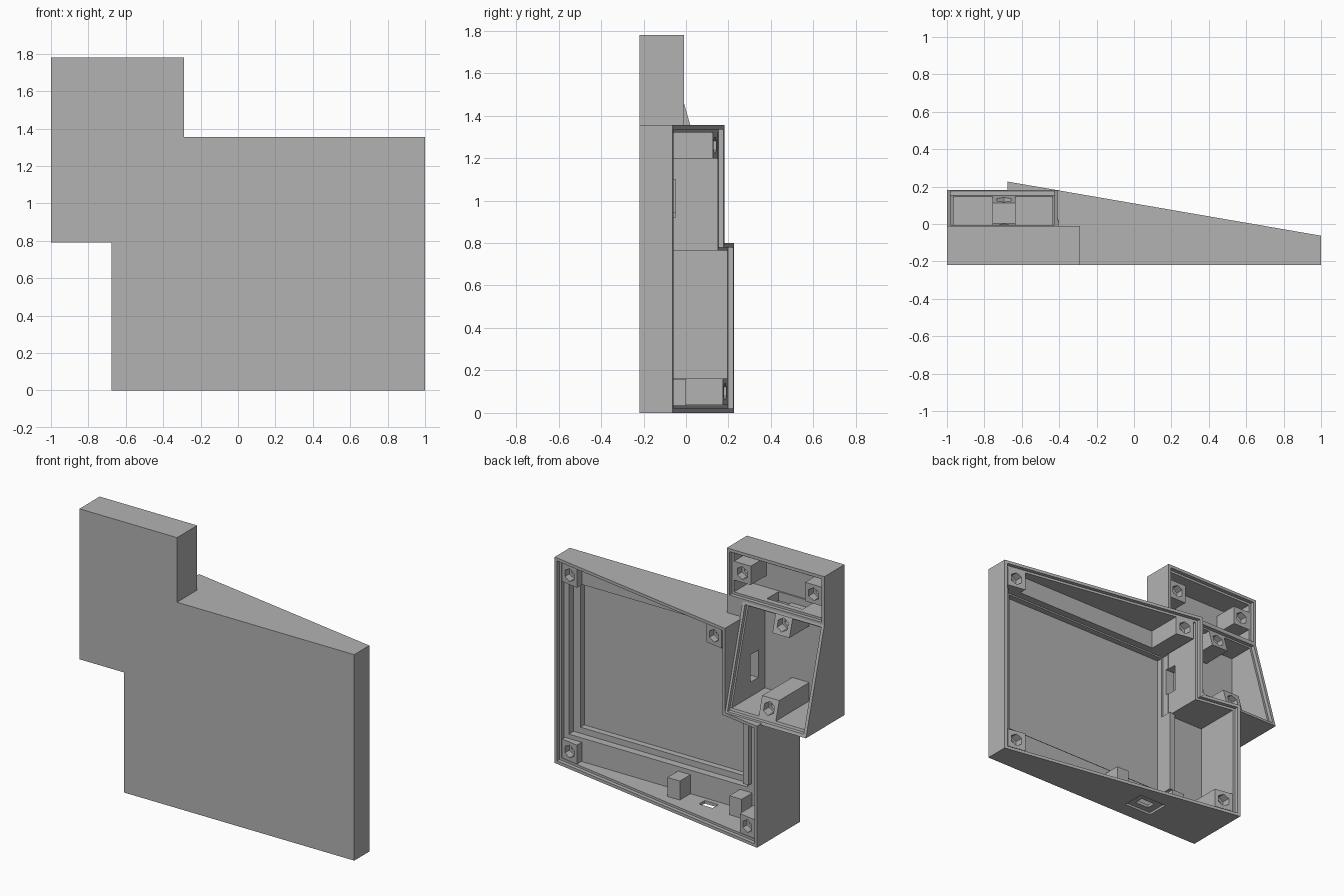
import bpy, bmesh

if "Cube" in bpy.data.objects:
    bpy.data.objects.remove(bpy.data.objects["Cube"])

grey = bpy.data.materials.new("plain grey")
grey.use_nodes = True
grey.diffuse_color = (0.45, 0.45, 0.45, 1)
grey.node_tree.nodes["Principled BSDF"].inputs["Base Color"].default_value = (0.45, 0.45, 0.45, 1)

FRONT, FLOOR, SHELF, FAR = -0.22, -0.2, -0.11, 0.5
WALL, LIP, SEAT = 0.035, 0.02, 0.025


# Back surfaces of the three compartments
def main_back(x, z):
    return 0.11 - 0.1726 * x


def side_back(x, z):
    return -0.01 + 0.287 * (1.46 - z)


def upper_back(x, z):
    return -0.01


def lowered(surface):
    return lambda x, z: surface(x, z) - SEAT


# Outlines in the x-z plane
def rect(x0, x1, z0, z1):
    return [(x0, z0), (x1, z0), (x1, z1), (x0, z1)]


def square(x, z, r=0.062):
    return rect(x - r, x + r, z - r, z + r)


def main_outline(i=0):
    return [(1 - i, i), (1 - i, 1.355 - i), (i - 0.41, 1.355 - i),
            (i - 0.41, 0.8 - i), (i - 0.675, 0.8 - i), (i - 0.675, i)]


def prism(name, outline, lo, hi):
    """Outline extruded along y between two heights or surfaces."""
    bm = bmesh.new()
    rings = []
    for end in (lo, hi):
        rings.append([bm.verts.new((x, end(x, z) if callable(end) else end, z))
                      for x, z in outline])
    a, b = rings
    bm.faces.new(a)
    bm.faces.new(b)
    n = len(outline)
    for i in range(n):
        j = (i + 1) % n
        bm.faces.new((a[i], a[j], b[j], b[i]))
    bmesh.ops.recalc_face_normals(bm, faces=bm.faces)
    mesh = bpy.data.meshes.new(name)
    bm.to_mesh(mesh)
    bm.free()
    mesh.materials.append(grey)
    obj = bpy.data.objects.new(name, mesh)
    bpy.context.collection.objects.link(obj)
    return obj


def combine(target, other, operation, keep=False):
    mod = target.modifiers.new("shape", 'BOOLEAN')
    mod.operation, mod.object, mod.solver = operation, other, 'EXACT'
    bpy.context.view_layer.objects.active = target
    bpy.ops.object.modifier_apply(modifier=mod.name)
    if not keep:
        bpy.data.objects.remove(other)


def cut(target, outline, lo, hi):
    combine(target, prism("cutter", outline, lo, hi), 'DIFFERENCE')


# Solid shell of three joined compartments
shell = prism("enclosure_shell", main_outline(), FRONT, main_back)
combine(shell, prism("side", rect(-1, -0.405, 0.79, 1.46), FRONT, side_back), 'UNION')
combine(shell, prism("upper", rect(-1, -0.29, 1.34, 1.78), FRONT, upper_back), 'UNION')

# Lid seats around each opening
cut(shell, main_outline(LIP), lowered(main_back), FAR)
cut(shell, rect(-0.98, -0.425, 0.81, 1.445), lowered(side_back), FAR)
cut(shell, rect(-0.98, -0.31, 1.475, 1.76), lowered(upper_back), FAR)

# Cavities
cut(shell, main_outline(WALL), SHELF, FAR)
cut(shell, rect(-0.965, -0.435, 0.825, 1.43), FLOOR, FAR)
cut(shell, rect(-0.965, -0.325, 1.49, 1.745), FLOOR, FAR)

# Stepped pocket in the main floor
cut(shell, rect(-0.37, 0.93, 0.19, 1.2), -0.16, 0)
cut(shell, rect(-0.36, 0.88, 0.23, 1.19), FLOOR, 0)

# Passages between compartments, and the port in the bottom wall
cut(shell, rect(-0.5, -0.34, 0.92, 1.1), -0.13, -0.05)
cut(shell, rect(-0.8, -0.54, 1.4, 1.52), -0.19, -0.07)
cut(shell, rect(-0.23, -0.03, -0.1, 0.015), -0.12, 0.03)
cut(shell, rect(-0.18, -0.08, -0.1, 0.1), -0.08, -0.02)

# Screw posts with hexagonal nut recesses
posts = [
    ("main_post_top_left", 0.897, 1.26, SHELF, main_back),
    ("main_post_bottom_left", 0.897, 0.1, SHELF, main_back),
    ("main_post_top_right", -0.3, 1.26, SHELF, main_back),
    ("main_post_bottom_right", -0.575, 0.1, SHELF, main_back),
    ("side_post_bottom", -0.695, 0.885, FLOOR, side_back),
    ("side_post_top", -0.695, 1.38, FLOOR, side_back),
    ("upper_post_left", -0.385, 1.63, FLOOR, upper_back),
    ("upper_post_right", -0.905, 1.63, FLOOR, upper_back),
]
for name, x, z, base, back in posts:
    top = back(x, z) - SEAT
    post = prism(name, square(x, z), base - 0.005, lowered(back))
    for sides, radius, depth in ((6, 0.042, 0.05), (16, 0.02, 0.12)):
        bm = bmesh.new()
        bmesh.ops.create_circle(bm, segments=sides, radius=radius)
        ring = [(x + v.co.x, z + v.co.y) for v in bm.verts]
        bm.free()
        bottom = max(top - depth, FLOOR + 0.005)
        hole = prism("hole", ring, bottom, top + 0.05)
        combine(post, hole, 'DIFFERENCE', keep=True)
        if bottom < base:
            combine(shell, hole, 'DIFFERENCE', keep=True)
        bpy.data.objects.remove(hole)

# Port support blocks and the guide rib beside the pocket
for side, x in (("left", 0.09), ("right", -0.36)):
    prism("port_block_" + side, rect(x - 0.045, x + 0.045, 0.03, 0.16), SHELF - 0.005, 0)
prism("guide_rib", rect(-0.4, -0.36, 0.22, 0.77), FLOOR - 0.005, -0.08)
